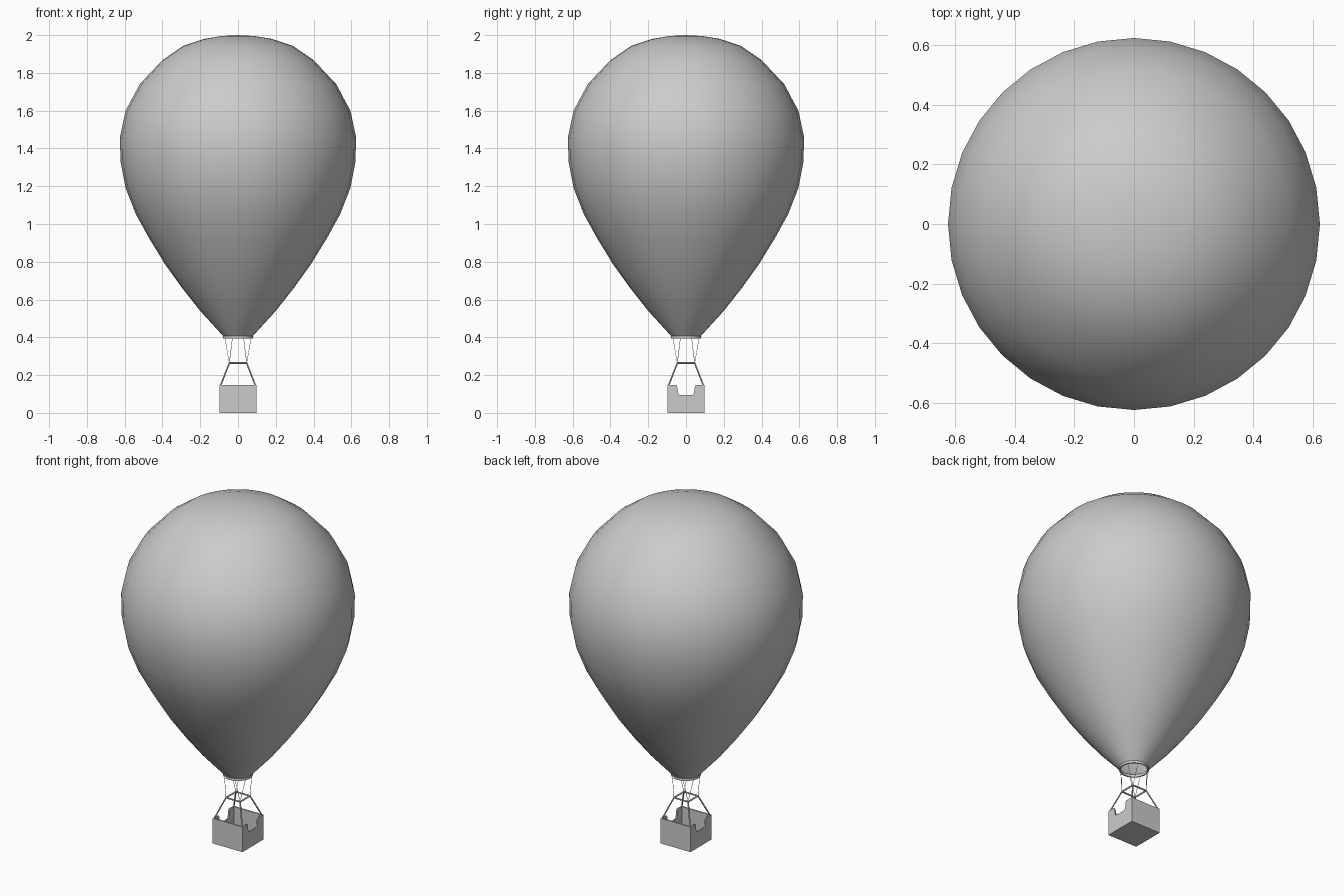
import bpy, bmesh, math
from mathutils import Vector

if "Cube" in bpy.data.objects:
    bpy.data.objects.remove(bpy.data.objects["Cube"])


def finish(name, bm, smooth=None):
    bmesh.ops.recalc_face_normals(bm, faces=bm.faces)
    me = bpy.data.meshes.new(name)
    bm.to_mesh(me)
    bm.free()
    ob = bpy.data.objects.new(name, me)
    bpy.context.collection.objects.link(ob)
    if smooth:
        bpy.ops.object.select_all(action='DESELECT')
        ob.select_set(True)
        bpy.context.view_layer.objects.active = ob
        bpy.ops.object.shade_smooth_by_angle(angle=math.radians(smooth))
    return ob


def lathe(name, profile, segments, closed=False, smooth=40):
    bm = bmesh.new()
    vs = [bm.verts.new((r, 0, z)) for r, z in profile]
    pairs = list(zip(vs, vs[1:])) + ([(vs[-1], vs[0])] if closed else [])
    edges = [bm.edges.new(p) for p in pairs]
    bmesh.ops.spin(bm, geom=vs + edges, cent=(0, 0, 0), axis=(0, 0, 1),
                   angle=math.tau, steps=segments)
    bmesh.ops.remove_doubles(bm, verts=bm.verts, dist=0.0005)
    return finish(name, bm, smooth)


def prism(bm, outline, x0, x1):
    # extrude a (y, z) outline along x
    face = bm.faces.new([bm.verts.new((x0, y, z)) for y, z in outline])
    new = bmesh.ops.extrude_face_region(bm, geom=[face])["geom"]
    verts = [v for v in new if isinstance(v, bmesh.types.BMVert)]
    bmesh.ops.translate(bm, verts=verts, vec=(x1 - x0, 0, 0))


def rod(bm, a, b, radius, sides):
    a, b = Vector(a), Vector(b)
    new = bmesh.ops.create_cone(bm, cap_ends=True, segments=sides, radius1=radius,
                                radius2=radius, depth=(b - a).length)["verts"]
    rot = (b - a).to_track_quat('Z', 'Y')
    for v in new:
        v.co = rot @ v.co + (a + b) / 2


# Envelope: teardrop balloon, open at the mouth
lathe("envelope", [
    (0, 2.0), (0.09, 1.995), (0.18, 1.98), (0.29, 1.943), (0.40, 1.868),
    (0.52, 1.74), (0.595, 1.60), (0.625, 1.46), (0.622, 1.33), (0.595, 1.19),
    (0.54, 1.05), (0.468, 0.92), (0.385, 0.785), (0.295, 0.66),
    (0.20, 0.54), (0.077, 0.405)], 32)

# Mouth ring
lathe("mouth_ring", [(0.073, 0.394), (0.080, 0.394), (0.081, 0.403),
                     (0.078, 0.413), (0.073, 0.41)], 32, closed=True)

# Basket: floor, two solid walls, two notched doorway walls
H, T, TOP = 0.097, 0.008, 0.148
bm = bmesh.new()
prism(bm, [(-H, 0), (H, 0), (H, T), (-H, T)], -H, H)
for s in (-1, 1):
    prism(bm, [(s * H, T), (s * (H - T), T), (s * (H - T), TOP), (s * H, TOP)], -H, H)
    half = [(H - T, TOP), (0.052, TOP), (0.047, 0.14), (0.042, 0.104), (0.035, 0.095)]
    outline = [(-H + T, T), (H - T, T)] + half + [(-y, z) for y, z in reversed(half)]
    prism(bm, outline, s * (H - T), s * H)
finish("basket", bm)

# Square burner frame and the struts carrying it
F, FZ = 0.046, 0.264
corners = [(1, 1), (-1, 1), (-1, -1), (1, -1)]
bm = bmesh.new()
for (ax, ay), (bx, by) in zip(corners, corners[1:] + corners[:1]):
    rod(bm, (ax * F, ay * F, FZ), (bx * F, by * F, FZ), 0.0045, 8)
finish("burner_frame", bm, 50)

bm = bmesh.new()
for x, y in corners:
    rod(bm, (x * F, y * F, FZ), (x * 0.092, y * 0.092, 0.145), 0.004, 8)
finish("basket_struts", bm, 50)

# Suspension cables: two from each frame corner to the mouth ring
bm = bmesh.new()
for x, y in corners:
    for deg in (22.5, 67.5):
        t = math.radians(deg)
        rod(bm, (x * F, y * F, FZ),
            (x * 0.076 * math.cos(t), y * 0.076 * math.sin(t), 0.4), 0.0012, 6)
finish("suspension_cables", bm, 50)
